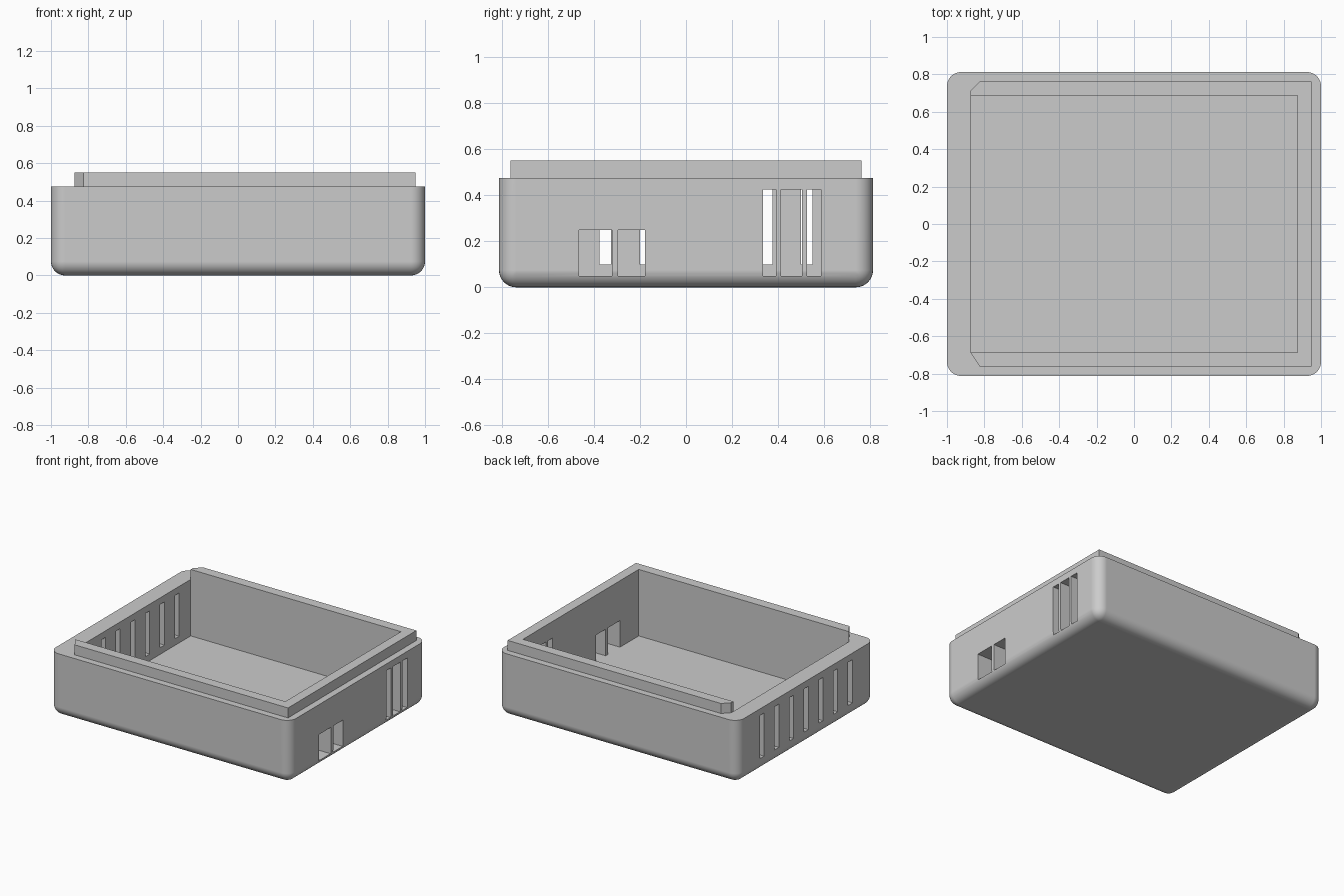
import bpy, bmesh, math

if "Cube" in bpy.data.objects:
    bpy.data.objects.remove(bpy.data.objects["Cube"])

grey = bpy.data.materials.new("light_grey_plastic")
grey.diffuse_color = (0.6, 0.6, 0.6, 1)
grey.use_nodes = True
grey.node_tree.nodes["Principled BSDF"].inputs["Base Color"].default_value = grey.diffuse_color

HX, HY, WALL_TOP, LIP_TOP = 1.0, 0.8125, 0.475, 0.55
IX, IY, FLOOR = 0.875, 0.6875, 0.05


def add_object(name, bm):
    bmesh.ops.recalc_face_normals(bm, faces=bm.faces[:])
    mesh = bpy.data.meshes.new(name)
    bm.to_mesh(mesh)
    bm.free()
    mesh.materials.append(grey)
    obj = bpy.data.objects.new(name, mesh)
    bpy.context.collection.objects.link(obj)
    return obj


def box_bm(x0, x1, y0, y1, z0, z1):
    bm = bmesh.new()
    bmesh.ops.create_cube(bm, size=1)
    for v in bm.verts:
        v.co = (x1 if v.co.x > 0 else x0,
                y1 if v.co.y > 0 else y0,
                z1 if v.co.z > 0 else z0)
    return bm


# Outer case: vertical and bottom edges rounded, top edge sharp
bm = box_bm(-HX, HX, -HY, HY, 0, WALL_TOP)
edges = [e for e in bm.edges if min(v.co.z for v in e.verts) < 0.01]
bmesh.ops.bevel(bm, geom=edges, offset=0.075, segments=8, profile=0.5, affect='EDGES')
case = add_object("case", bm)

# Cavity, ports on the right wall, vent slots on the left wall
cuts = [(-IX, IX, -IY, IY, FLOOR, 1.0)]
for y0, y1, top in [(-0.465, -0.322, 0.25), (-0.295, -0.178, 0.25),
                    (0.335, 0.39, 0.425), (0.413, 0.503, 0.425), (0.525, 0.587, 0.425)]:
    cuts.append((0.8, 1.1, y0, y1, FLOOR, top))
for i in range(-3, 4):
    y = 0.175 * i
    cuts.append((-1.1, -0.8, y - 0.025, y + 0.025, 0.1, 0.425))

cutters = []
for c in cuts:
    cutter = add_object("cutter", box_bm(*c))
    cutter.hide_render = True
    mod = case.modifiers.new("cut", 'BOOLEAN')
    mod.operation, mod.solver, mod.object = 'DIFFERENCE', 'EXACT', cutter
    cutters.append(cutter)

# Bake the cuts and remove the cutters
bpy.context.view_layer.update()
baked = bpy.data.meshes.new_from_object(
    case.evaluated_get(bpy.context.evaluated_depsgraph_get()))
case.modifiers.clear()
case.data = baked
for cutter in cutters:
    bpy.data.objects.remove(cutter)

bpy.ops.object.select_all(action='DESELECT')
case.select_set(True)
bpy.context.view_layer.objects.active = case
bpy.ops.object.shade_smooth_by_angle(angle=math.radians(30))
normals = case.modifiers.new("flat_walls", 'WEIGHTED_NORMAL')
normals.keep_sharp = True

# Raised lip: three-sided rim, open on the left, with chamfered ends
OX, OY = 0.95, 0.7625
profile = [(-IX, -IY), (-0.825, -OY), (OX, -OY), (OX, OY), (-0.825, OY),
           (-IX, 0.712), (-IX, IY), (IX, IY), (IX, -IY)]
bm = bmesh.new()
face = bm.faces.new([bm.verts.new((x, y, WALL_TOP)) for x, y in profile])
ext = bmesh.ops.extrude_face_region(bm, geom=[face], use_keep_orig=True)
for v in ext["geom"]:
    if isinstance(v, bmesh.types.BMVert):
        v.co.z = LIP_TOP
add_object("lid_lip", bm)
